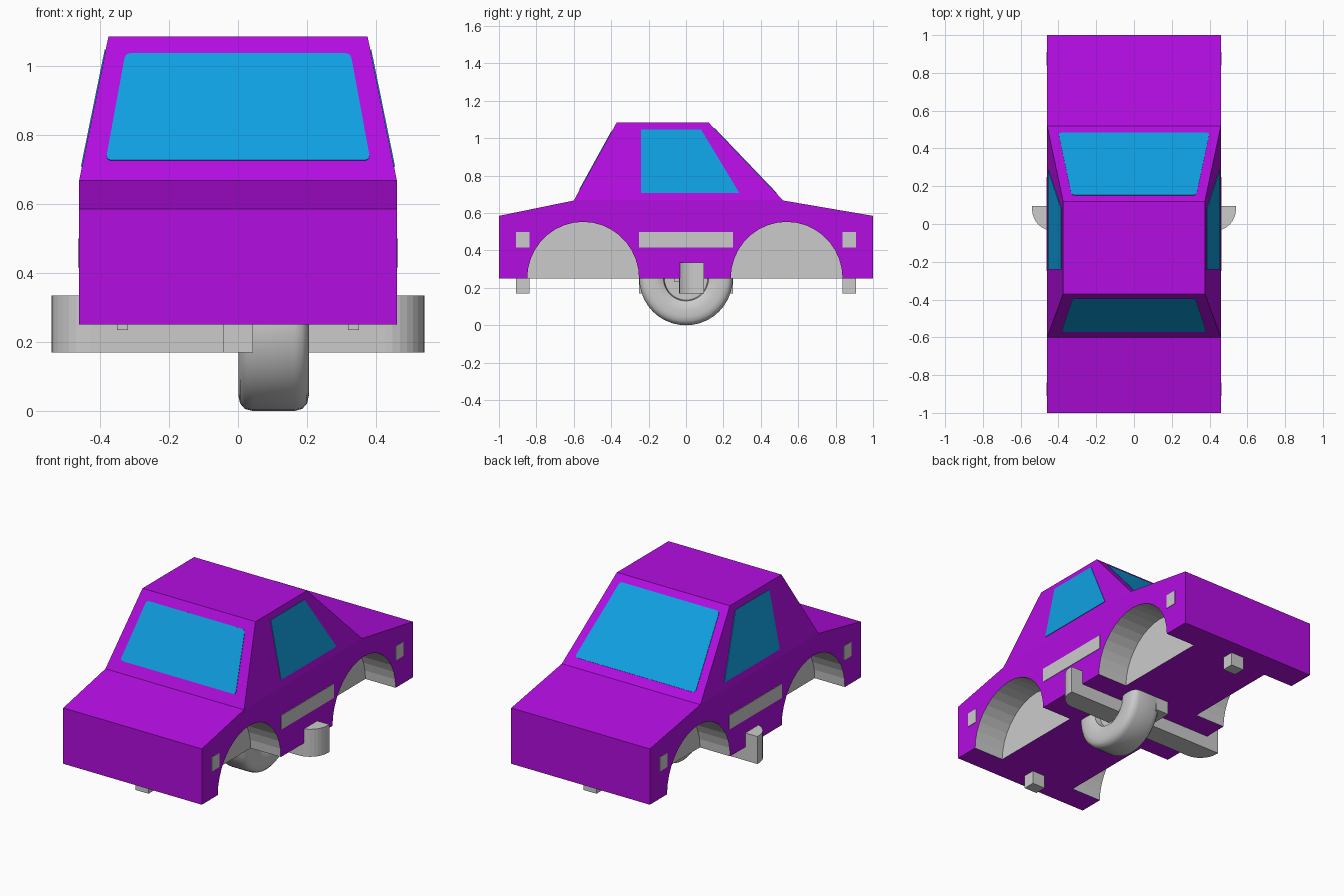
import bpy, bmesh, math
from mathutils import Vector

if "Cube" in bpy.data.objects:
    bpy.data.objects.remove(bpy.data.objects["Cube"])


def material(name, col):
    m = bpy.data.materials.new(name)
    m.diffuse_color = (*col, 1)
    m.use_nodes = True
    m.node_tree.nodes["Principled BSDF"].inputs["Base Color"].default_value = m.diffuse_color
    return m


PURPLE = material("purple paint", (0.45, 0.004, 0.75))
BLUE = material("blue glass", (0.005, 0.35, 0.76))
GREY = material("light grey", (0.6, 0.6, 0.6))


def finish(name, bm, mat):
    bmesh.ops.recalc_face_normals(bm, faces=bm.faces)
    me = bpy.data.meshes.new(name)
    bm.to_mesh(me)
    bm.free()
    me.materials.append(mat)
    ob = bpy.data.objects.new(name, me)
    bpy.context.collection.objects.link(ob)
    return ob


def loft(name, rings, mat):
    """Join rings of equal length into a closed solid."""
    bm = bmesh.new()
    vs = [[bm.verts.new(p) for p in r] for r in rings]
    for a, b in zip(vs, vs[1:]):
        for i in range(len(a)):
            j = (i + 1) % len(a)
            bm.faces.new((a[i], a[j], b[j], b[i]))
    bm.faces.new(vs[0])
    bm.faces.new(vs[-1])
    return finish(name, bm, mat)


def box(name, x, y, z, mat=GREY):
    base = [(x[0], y[0]), (x[1], y[0]), (x[1], y[1]), (x[0], y[1])]
    return loft(name, [[(*p, h) for p in base] for h in z], mat)


def plate(name, pts, outward, mat, rounding=0.0):
    """Thin plate lying on the surface, with optional rounded corners."""
    pts = [Vector(p) for p in pts]
    n = (pts[1] - pts[0]).cross(pts[2] - pts[0]).normalized()
    if n.dot(Vector(outward)) < 0:
        n = -n
    if rounding:
        out = []
        for i, p in enumerate(pts):
            a = p + (pts[i - 1] - p).normalized() * rounding
            b = p + (pts[(i + 1) % len(pts)] - p).normalized() * rounding
            out += [a.lerp(p, t).lerp(p.lerp(b, t), t) for t in (0, .33, .67, 1)]
        pts = out
    return loft(name, [[p + n * d for p in pts] for d in (-0.003, 0.003)], mat)


# Body shell: lower hull plus tapered cabin
profile = [(-1, .25), (-1, .585), (-.6, .667), (-.37, 1.085),
           (.12, 1.085), (.52, .667), (1, .585), (1, .25)]
bm = bmesh.new()
L, R = [[bm.verts.new((s * (.375 if z > 1 else .46), y, z)) for y, z in profile]
        for s in (-1, 1)]
for side in (L, R):
    bm.faces.new([side[i] for i in (0, 1, 2, 5, 6, 7)])
    bm.faces.new(side[2:6])
for i in range(8):
    j = (i + 1) % 8
    bm.faces.new((L[i], L[j], R[j], R[i]))
body = finish("car_body", bm, PURPLE)
body.data.materials.append(GREY)

# Wheel wells cut into the body, lined in grey
for yc in (-.55, .538):
    for s in (-1, 1):
        ring = [(yc + .299 * math.cos(t * math.tau / 36),
                 .25 + .303 * math.sin(t * math.tau / 36)) for t in range(36)]
        cut = loft("well_cutter", [[(s * x, y, z) for y, z in ring] for x in (.26, .6)], GREY)
        cut.hide_render = True
        mod = body.modifiers.new("well", 'BOOLEAN')
        mod.operation = 'DIFFERENCE'
        mod.solver = 'EXACT'
        mod.object = cut
        bpy.context.view_layer.objects.active = body
        bpy.ops.object.modifier_apply(modifier=mod.name)
        bpy.data.objects.remove(cut)
# Well faces: inside the arch circle and not on the outer side
for p in body.data.polygons:
    c = p.center
    arch = min(math.hypot(c.y - yc, c.z - .25) for yc in (-.55, .538)) < .31
    p.material_index = int(arch and .2 < abs(c.x) < .455 and c.z > .2505)

# Windscreen and rear window


def on_slope(z, low, high):
    return low + (high - low) * (z - .667) / .418


for name, low, high, z0, w0, z1, w1, out in (
        ("windscreen", -.6, -.37, .725, .383, 1.035, .326, (0, -1, 1)),
        ("rear_window", .52, .12, .707, .40, 1.052, .33, (0, 1, 1))):
    y0, y1 = on_slope(z0, low, high), on_slope(z1, low, high)
    plate(name, [(-w0, y0, z0), (w0, y0, z0), (w1, y1, z1), (-w1, y1, z1)],
          out, BLUE, .018)

# Side windows, side strips and corner markers
for s, tag in ((-1, "left"), (1, "right")):
    plate(tag + "_window",
          [(s * on_slope(z, .46, .375), y, z) for y, z in
           ((-.24, .707), (.285, .707), (.08, 1.047), (-.24, 1.047))], (s, 0, 0), BLUE)
    for name, a, b in (("side_strip", -.25, .25), ("front_marker", -.91, -.838),
                       ("rear_marker", .838, .91)):
        plate(tag + "_" + name, [(s * .46, a, .415), (s * .46, b, .415),
                                 (s * .46, b, .5), (s * .46, a, .5)], (s, 0, 0), GREY)
    box(tag + "_small_peg", (s * .335 - .016, s * .335 + .016), (-.065, -.03), (.235, .27))

# Underbody blocks along the centre line
for name, a, b in (("centre_rail", -.25, .25), ("front_block", -.91, -.838),
                   ("rear_block", .838, .91)):
    box(name, (-.043, .043), (a, b), (.17, .255))

# Cross bar with rounded front corners
arc = [(.425 + .115 * math.sin(t * math.pi / 16), .08 - .117 * math.cos(t * math.pi / 16))
       for t in range(9)]
outline = arc + [(.54, .095), (-.54, .095)] + [(-x, y) for x, y in reversed(arc)]
loft("cross_bar", [[(x, y, z) for x, y in outline] for z in (.17, .335)], GREY)

# Wheel under the floor: lathed tyre with recessed hub
half = [(.05, .05), (.05, .115), (.085, .12), (.098, .14), (.102, .17), (.102, .205),
        (.097, .228), (.083, .244), (.06, .25)]
section = [(-x, r) for x, r in half] + [(x, r) for x, r in reversed(half)]
N = 40
wheel = loft("wheel", [[(.103 + x, r * math.cos(t * math.tau / N),
                         .25 + r * math.sin(t * math.tau / N)) for t in range(N)]
                       for x, r in section], GREY)
bpy.context.view_layer.objects.active = wheel
wheel.select_set(True)
bpy.ops.object.shade_smooth_by_angle(angle=math.radians(40))
